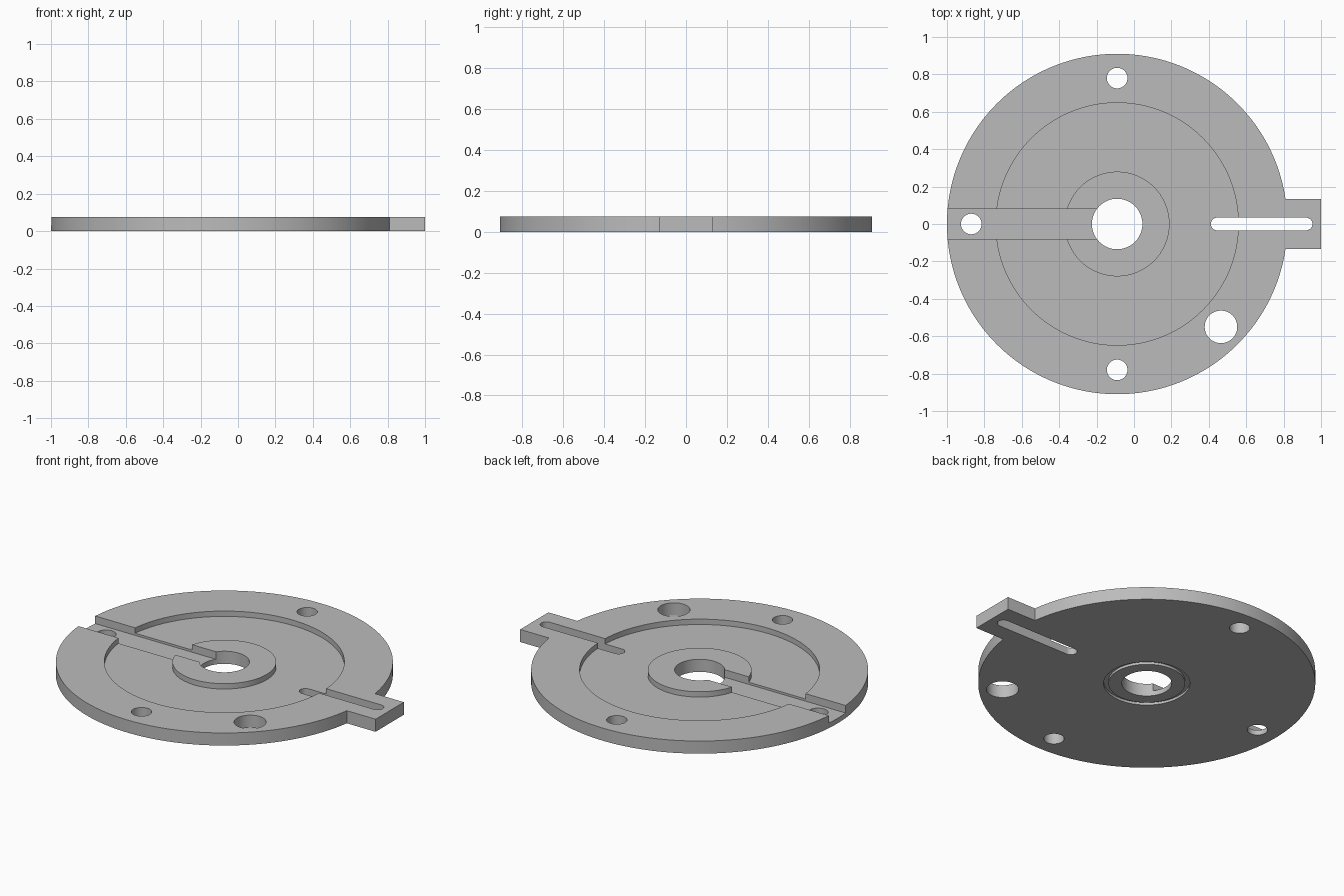
import bpy
import math

cube = bpy.data.objects.get("Cube")
if cube:
    bpy.data.objects.remove(cube, do_unlink=True)

CX = -0.09        # disc centre
TOP = 0.075       # plate thickness
RECESS = 0.043    # annular recess floor
CHANNEL = 0.03    # radial channel floor
HIGH = 0.2        # cutters rise above the plate to here

grey = bpy.data.materials.new("light grey")
grey.use_nodes = True
colour = (0.5, 0.5, 0.5, 1)
grey.diffuse_color = colour
grey.node_tree.nodes["Principled BSDF"].inputs["Base Color"].default_value = colour


def cylinder(name, x, y, r, z0, z1, sides=64):
    bpy.ops.mesh.primitive_cylinder_add(
        vertices=sides, radius=r, depth=z1 - z0, location=(x, y, (z0 + z1) / 2))
    ob = bpy.context.object
    ob.name = name
    ob.data.materials.append(grey)
    return ob


def box(name, x0, x1, half_y, z0, z1):
    bpy.ops.mesh.primitive_cube_add(size=1, location=((x0 + x1) / 2, 0, (z0 + z1) / 2))
    ob = bpy.context.object
    ob.name = name
    ob.scale = (x1 - x0, 2 * half_y, z1 - z0)
    bpy.ops.object.transform_apply(location=False, rotation=False, scale=True)
    ob.data.materials.append(grey)
    return ob


def combine(target, tool, operation="DIFFERENCE"):
    mod = target.modifiers.new(tool.name, "BOOLEAN")
    mod.operation = operation
    mod.solver = "EXACT"
    mod.object = tool
    bpy.context.view_layer.objects.active = target
    bpy.ops.object.modifier_apply(modifier=mod.name)
    bpy.data.objects.remove(tool, do_unlink=True)


def ring(name, outer, inner, z0, z1):
    ob = cylinder(name, CX, 0, outer, z0, z1, 128)
    combine(ob, cylinder("ring_core", CX, 0, inner, z0 - 0.1, z1 + 0.1, 128))
    return ob


# Round plate with its side tab
plate = cylinder("slotted_disc_plate", CX, 0, 0.91, 0, TOP, 192)
combine(plate, box("tab", 0.6, 1.0, 0.133, 0, TOP), "UNION")

# Recess around the central hub, and shallow groove underneath
combine(plate, ring("recess", 0.648, 0.28, RECESS, HIGH))
combine(plate, ring("underside_groove", 0.233, 0.207, -0.1, 0.015))

# Radial channel from the rim to the bore
combine(plate, box("channel", -1.2, CX, 0.079, CHANNEL, HIGH))

# Bore, three bolt holes and one larger hole
holes = [(CX, 0, 0.135), (CX, 0.78, 0.055), (CX, -0.78, 0.055),
         (CX - 0.78, 0, 0.055), (0.465, -0.55, 0.087)]
for x, y, r in holes:
    combine(plate, cylinder("hole", x, y, r, -0.1, HIGH))

# Long slot with round ends
slot = box("slot", 0.445, 0.92, 0.034, -0.1, HIGH)
for x in (0.445, 0.92):
    combine(slot, cylinder("slot_end", x, 0, 0.034, -0.1, HIGH, 32), "UNION")
combine(plate, slot)

# Smooth round walls, sharp edges
bpy.ops.object.select_all(action="DESELECT")
plate.select_set(True)
bpy.context.view_layer.objects.active = plate
bpy.ops.object.shade_smooth_by_angle(angle=math.radians(30))
